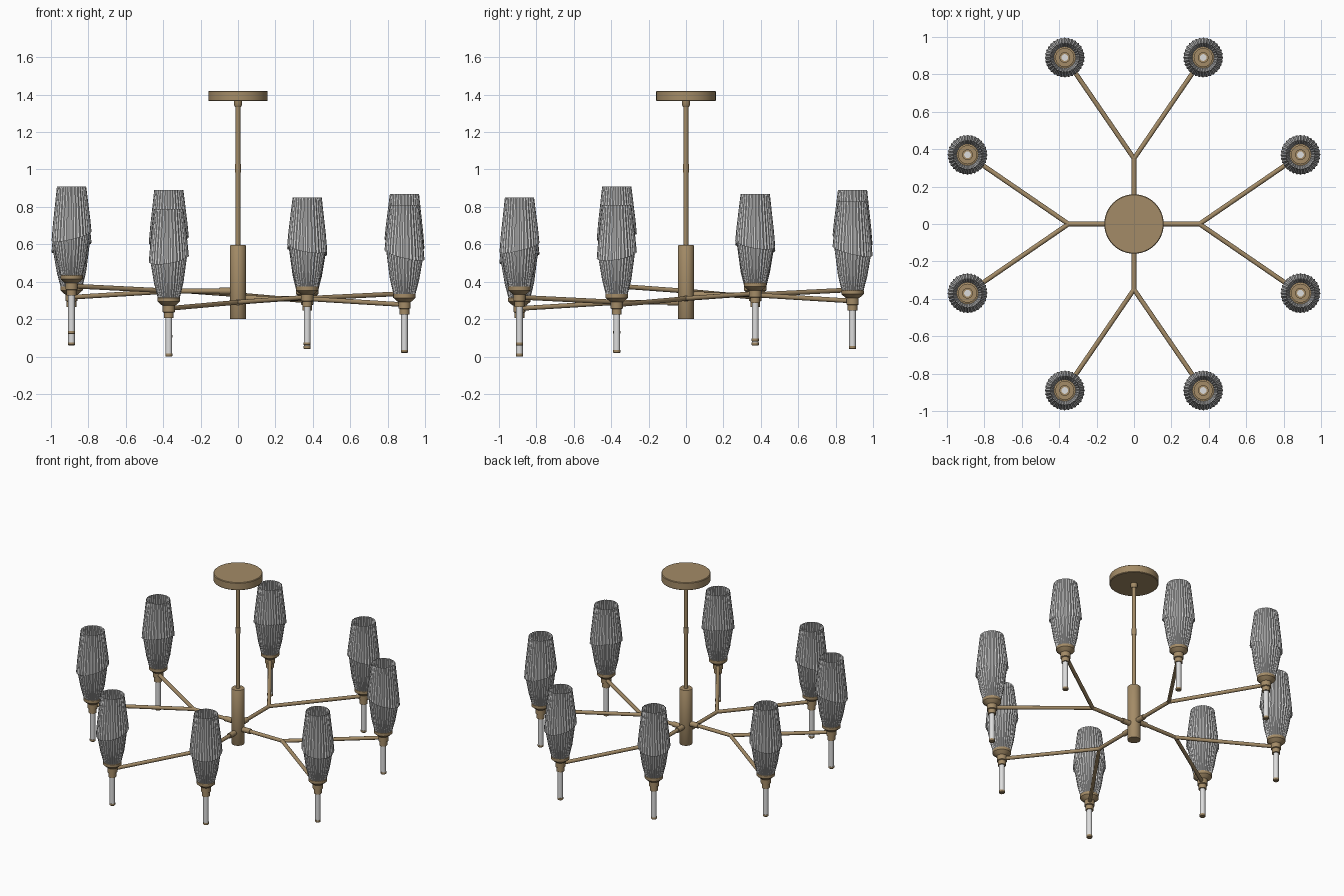
import bpy, bmesh, math
from mathutils import Vector

cube = bpy.data.objects.get("Cube")
if cube:
    bpy.data.objects.remove(cube, do_unlink=True)


def material(name, color, metallic=0.0):
    m = bpy.data.materials.new(name)
    m.use_nodes = True
    m.diffuse_color = (*color, 1)
    bsdf = m.node_tree.nodes["Principled BSDF"]
    bsdf.inputs["Base Color"].default_value = (*color, 1)
    bsdf.inputs["Roughness"].default_value = 0.5
    return m


BRASS = material("brass", (0.37, 0.26, 0.135))
GLASS = material("pleated_glass", (0.62, 0.62, 0.62))
WHITE = material("white_tube", (0.72, 0.72, 0.72))


def loft(bm, rings):
    """Skin a list of equal closed rings and return the vertex rings."""
    loops = [[bm.verts.new(p) for p in ring] for ring in rings]
    n = len(loops[0])
    for a, b in zip(loops, loops[1:]):
        for i in range(n):
            j = (i + 1) % n
            bm.faces.new((a[i], a[j], b[j], b[i]))
    return loops


def to_mesh(bm, name, mat, smooth=True):
    bmesh.ops.recalc_face_normals(bm, faces=bm.faces[:])
    me = bpy.data.meshes.new(name)
    bm.to_mesh(me)
    bm.free()
    me.materials.append(mat)
    if smooth:
        me.shade_smooth()
        me.set_sharp_from_angle(angle=math.radians(35))
    return me


def place(name, mesh, loc=(0, 0, 0), turn=0.0):
    ob = bpy.data.objects.new(name, mesh)
    bpy.context.scene.collection.objects.link(ob)
    ob.location = loc
    ob.rotation_euler.z = turn
    return ob


def lathe(name, profile, mat, sides=32):
    """Closed turned solid from (radius, height) pairs."""
    bm = bmesh.new()
    turns = [math.tau * i / sides for i in range(sides)]
    loops = loft(bm, [[(r * math.cos(t), r * math.sin(t), z) for t in turns]
                      for r, z in profile])
    bm.faces.new(loops[0])
    bm.faces.new(loops[-1])
    return to_mesh(bm, name, mat)


def rod(name, start, end, radius, mat=BRASS):
    """Round bar between two points."""
    start, end = Vector(start), Vector(end)
    axis = end - start
    mesh = lathe(name, [(radius, 0), (radius, axis.length)], mat, 16)
    ob = place(name, mesh, start)
    ob.rotation_euler = axis.to_track_quat("Z", "Y").to_euler()
    return ob


# Ceiling canopy, stem and central hub
place("canopy", lathe("canopy", [(0.155, 1.365), (0.159, 1.369), (0.159, 1.416),
                                 (0.155, 1.42)], BRASS, 64))
place("canopy_collar", lathe("canopy_collar", [(0.016, 1.335), (0.022, 1.345),
                                               (0.022, 1.366)], BRASS))
place("stem", lathe("stem", [(0.0125, 0.59), (0.0125, 1.35)], BRASS))
place("stem_coupling", lathe("stem_coupling", [(0.015, 0.985), (0.015, 1.03)], BRASS))
place("hub", lathe("hub", [(0.041, 0.2), (0.043, 0.203), (0.043, 0.592),
                           (0.041, 0.595)], BRASS, 48))


# Pleated glass shade with a slanted lip, lowest on the outward side
PLEATS = 32


def pleated_ring(radius, height, slant):
    ring = []
    for i in range(PLEATS * 2):
        t = math.tau * i / (PLEATS * 2)
        r = radius - (0.05 * radius if i % 2 else 0)
        ring.append((r * math.cos(t), r * math.sin(t), height - slant * math.cos(t)))
    return ring


def shade_mesh():
    bm = bmesh.new()
    loft(bm, [pleated_ring(*row) for row in (
        (0.058, 0.31, 0), (0.078, 0.39, 0.005), (0.099, 0.53, 0.03),
        (0.107, 0.522, 0.03), (0.1, 0.6, 0.02), (0.078, 0.79, 0))])
    return to_mesh(bm, "lamp_shade", GLASS, smooth=False)


shade = shade_mesh()
cup = lathe("lamp_cup", [(0.018, 0.205), (0.026, 0.205), (0.026, 0.235), (0.033, 0.238),
                         (0.033, 0.272), (0.04, 0.276), (0.055, 0.29), (0.06, 0.294),
                         (0.06, 0.314), (0.048, 0.318), (0.048, 0.308),
                         (0.028, 0.308), (0.028, 0.34), (0.018, 0.34)], BRASS)
tube = lathe("lamp_tube", [(0.018, 0.016), (0.018, 0.345)], WHITE, 24)
cap = lathe("lamp_tube_cap", [(0.016, 0), (0.019, 0.003), (0.019, 0.016)], BRASS, 24)

# Four forked branches, each a step higher than the one before
for k, side in enumerate(("front", "left", "back", "right")):
    angle = math.pi / 2 * (k - 1)
    out = Vector((math.cos(angle), math.sin(angle), 0))
    across = Vector((-out.y, out.x, 0))
    base = 0.03 + 0.02 * k
    level = Vector((0, 0, base + 0.26))
    fork = out * 0.35 + level
    rod(side + "_branch_collar", out * 0.03 + level, out * 0.1 + level, 0.018)
    rod(side + "_branch", out * 0.03 + level, fork, 0.0125)
    joint = lathe("fork_joint", [(0.004, -0.012), (0.0125, -0.005), (0.0125, 0.005),
                                 (0.004, 0.012)], BRASS, 16)
    place(side + "_fork_joint", joint, fork)

    for sign, tag in ((1, "high"), (-1, "low")):
        foot = out * 0.89 + across * 0.37 * sign
        foot.z = base + 0.03 * sign
        rod(f"{side}_{tag}_arm", fork, foot + Vector((0, 0, 0.257)), 0.0125)
        reach = foot - fork
        turn = math.atan2(reach.y, reach.x)
        for part, mesh in (("shade", shade), ("cup", cup), ("tube", tube),
                           ("tube_cap", cap)):
            place(f"{side}_{tag}_{part}", mesh, foot, turn)
